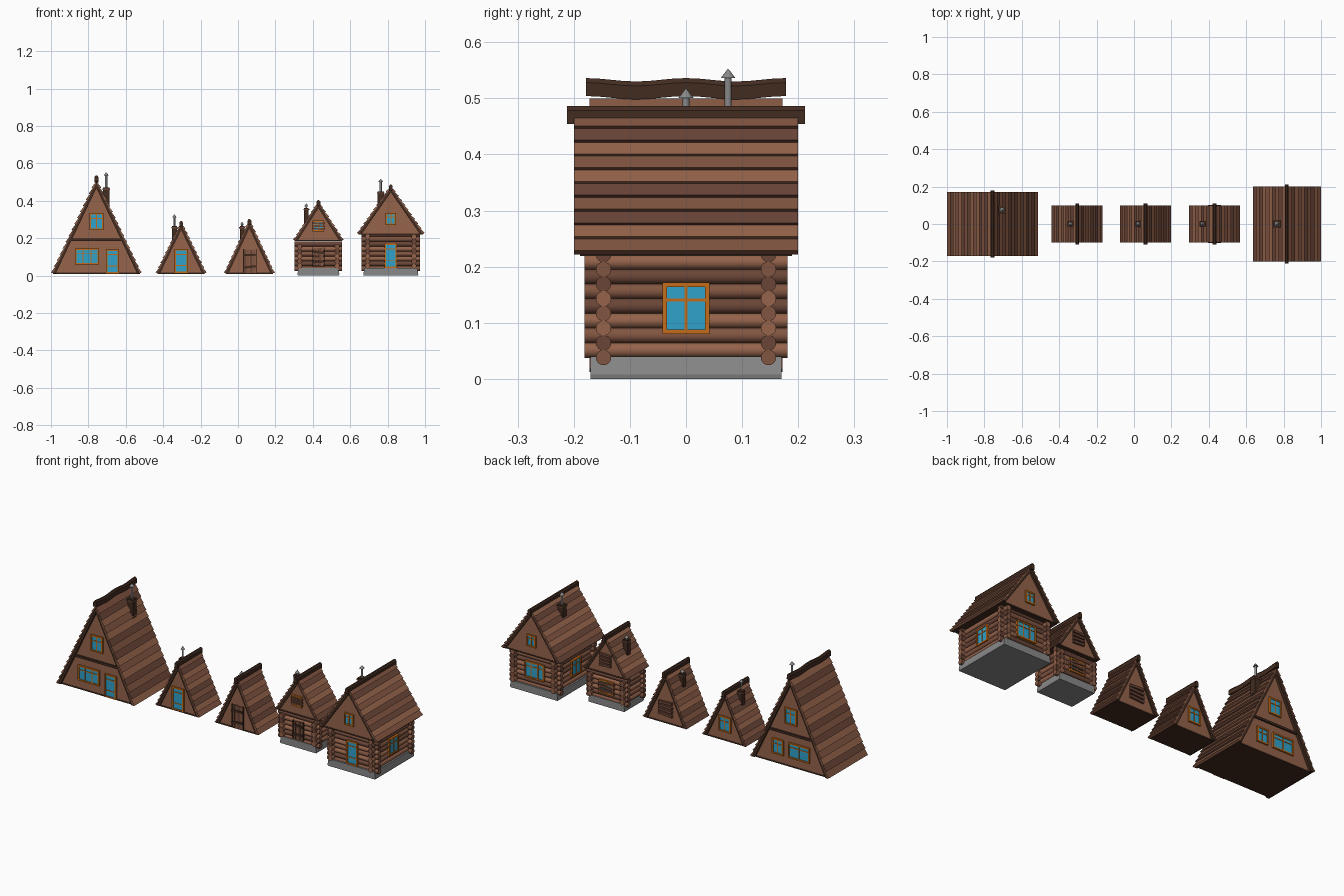
import bpy, bmesh, math, random
from mathutils import Matrix, Vector

if "Cube" in bpy.data.objects:
    bpy.data.objects.remove(bpy.data.objects["Cube"])

random.seed(4)
COLORS = {"light_wood": (.30, .125, .07), "mid_wood": (.22, .09, .052), "dark_wood": (.145, .06, .038),
          "trim": (.055, .025, .015), "frame": (.55, .15, .01), "glass": (.03, .36, .6), "stone": (.25, .25, .25)}
MATS, INDEX = [], {}
for k, c in COLORS.items():
    m = bpy.data.materials.new(k)
    m.diffuse_color = (*c, 1)
    m.use_nodes = True
    m.node_tree.nodes["Principled BSDF"].inputs["Base Color"].default_value = m.diffuse_color
    INDEX[k] = len(MATS)
    MATS.append(m)
WOODS = ["light_wood", "dark_wood", "mid_wood", "dark_wood", "light_wood", "mid_wood"]


class Part:
    """Collects coloured solids into one named object."""
    def __init__(self, name):
        self.name, self.bm = name, bmesh.new()

    def prism(self, pts, y0, y1, mat, M=Matrix()):
        bm = self.bm
        a = [bm.verts.new(M @ Vector((x, y0, z))) for x, z in pts]
        b = [bm.verts.new(M @ Vector((x, y1, z))) for x, z in pts]
        n = len(pts)
        fs = [bm.faces.new(a), bm.faces.new(b[::-1])]
        fs += [bm.faces.new((a[i], b[i], b[(i + 1) % n], a[(i + 1) % n])) for i in range(n)]
        for f in fs:
            f.material_index = INDEX[mat]

    def box(self, x0, x1, y0, y1, z0, z1, mat, M=Matrix()):
        self.prism([(x0, z0), (x1, z0), (x1, z1), (x0, z1)], y0, y1, mat, M)

    def cone(self, M, r1, r2, h, mat, seg=12):
        g = bmesh.ops.create_cone(self.bm, cap_ends=True, segments=seg, radius1=r1, radius2=r2, depth=h, matrix=M)
        for f in {f for v in g["verts"] for f in v.link_faces}:
            f.material_index = INDEX[mat]
            f.smooth = len(f.verts) <= 4
            if not f.smooth:
                for e in f.edges:
                    e.smooth = False

    def done(self):
        bmesh.ops.recalc_face_normals(self.bm, faces=self.bm.faces)
        me = bpy.data.meshes.new(self.name)
        self.bm.to_mesh(me)
        self.bm.free()
        for m in MATS:
            me.materials.append(m)
        bpy.context.collection.objects.link(bpy.data.objects.new(self.name, me))


def roof(name, cx, hw, z0, zt, hy, gy, rows, top, wave=0):
    """Gable prism, lapped planks, rake boards and ridge."""
    t, w = .012, hw - .011
    dz = zt - z0
    L = math.hypot(w, dz)
    def P(s, n, sg):
        return (cx + sg * (s * w + n * dz) / L, zt + (-s * dz + n * w) / L)
    g = Part(name + "_gable")
    g.prism([(cx - w, z0), (cx + w, z0), (cx, zt)], -gy, gy, "light_wood")
    g.box(cx - w, cx + w, -gy - .002, gy + .002, z0 - .003, z0 + .004, "trim")
    g.done()
    p, r = Part(name + "_roof_planks"), Part(name + "_rake_boards")
    step = L / rows
    for sg in (-1, 1):
        for i in range(rows):
            a, b = max(0, i * step - .004), (i + 1) * step
            p.prism([P(a, 0, sg), P(a, .004, sg), P(b, t, sg), P(b, 0, sg)], -hy, hy, WOODS[(i + (sg > 0) * 2) % 6])
        d = .013
        for y in (-1, 1):
            r.prism([P(0, 0, sg), P(L, 0, sg), P(L - d * w / dz, -d, sg), P(d * dz / w, -d, sg)],
                    y * (gy - .002), y * (hy - .003), "trim")
    p.done()
    r.done()
    k, n, ry = Part(name + "_ridge"), 16 if wave else 1, hy + (.006 if wave else .012)
    rings = []
    for i in range(n + 1):
        y = -ry + 2 * ry * i / n
        o = wave * (math.cos(4 * math.pi * i / n) - 1) / 2
        rings.append([k.bm.verts.new((cx + x, y, z + o)) for x, z in
                      ((-.010, top - .032), (.010, top - .032), (.010, top - .008), (.004, top), (-.004, top), (-.010, top - .008))])
    fs = [k.bm.faces.new(rings[0]), k.bm.faces.new(rings[-1])]
    for a, b in zip(rings, rings[1:]):
        fs += [k.bm.faces.new((a[j], a[(j + 1) % 6], b[(j + 1) % 6], b[j])) for j in range(6)]
    for f in fs:
        f.material_index = INDEX["trim"]
    k.done()


def place(cx, dist, turn):
    """Local frame on a wall: x along it, -y outward."""
    return Matrix.Translation((cx, 0, 0)) @ Matrix.Rotation(turn, 4, "Z") @ Matrix.Translation((0, -dist, 0))


def window(name, M, u, w, z0, z1, ups=(.5,), bars=(.66,), slats=0):
    p, f = Part(name), .008
    x0, x1 = u - w / 2, u + w / 2
    p.box(x0 + .003, x1 - .003, -.004, .008, z0 + .003, z1 - .003, "glass", M)
    for a, b in ((x0, x0 + f), (x1 - f, x1)):
        p.box(a, b, -.008, .008, z0, z1, "frame", M)
    for a, b in ((z0, z0 + f), (z1 - f, z1)):
        p.box(x0, x1, -.0078, .008, a, b, "frame", M)
    for s in ups:
        p.box(x0 + w * s - .0025, x0 + w * s + .0025, -.0065, .006, z0, z1, "frame", M)
    for s in bars:
        z = z0 + (z1 - z0) * s
        p.box(x0, x1, -.0062, .006, z - .0025, z + .0025, "frame", M)
    p.done()
    if slats:
        boards(name + "_boards", M, u, w + .006, z0 + .008, z1 - .008, slats)


def boards(name, M, u, w, z0, z1, n):
    """Crooked horizontal boards nailed over an opening."""
    p = Part(name)
    h = (z1 - z0) / n
    for i in range(n):
        R = Matrix.Translation((u, 0, z0 + (i + .5) * h)) @ Matrix.Rotation(random.uniform(-.09, .09), 4, "Y")
        p.box(-w / 2, w / 2, -.011, .004, -h * .33, h * .33, "dark_wood", M @ R)
    p.done()


def plank_door(name, M, w, z0, z1):
    p = Part(name)
    for i in range(4):
        a = -w / 2 + i * w / 4
        p.box(a + .001, a + w / 4 - .001, -.006, .006, z0, z1 - random.uniform(0, .01), ("dark_wood", "mid_wood")[i % 2], M)
    for s in (.25, .75):
        R = Matrix.Translation((0, 0, z0 + s * (z1 - z0))) @ Matrix.Rotation(random.uniform(-.12, .12), 4, "Y")
        p.box(-w / 2 - .004, w / 2, -.011, .004, -.006, .006, "trim", M @ R)
    for x in (-w / 2 - .004, w / 2 + .001):
        p.box(x, x + .004, -.009, .006, z0, z1, "trim", M)
    p.done()


def chimney(name, x, y, w, z0, zb, top, r=.006):
    p, h = Part(name), w / 2
    p.box(x - h, x + h, y - h, y + h, z0, zb, "trim")
    p.box(x - h - .003, x + h + .003, y - h - .003, y + h + .003, zb - .012, zb - .005, "dark_wood")
    p.cone(Matrix.Translation((x, y, (zb + top) / 2 - .006)), r, r, top - zb - .006, "stone")
    p.cone(Matrix.Translation((x, y, top - .008)), r * 2.2, .001, .016, "stone")
    p.done()


def cabin(name, cx, wx, lx, wy, ly, n, fx, fy):
    """Stone base and interlocking log walls."""
    b = Part(name + "_foundation")
    b.prism([(cx - fx, 0), (cx + fx, 0), (cx + fx + .002, .008), (cx + fx - .004, .04), (cx - fx + .004, .04),
             (cx - fx - .002, .008)], -fy, fy, "stone")
    b.done()
    p, r, d = Part(name + "_logs"), .0138, .0262
    p.box(cx - wx, cx + wx, -wy, wy, .03, .037 + d * (n - 1), "dark_wood")
    RX, RY = Matrix.Rotation(math.pi / 2, 4, "Y"), Matrix.Rotation(math.pi / 2, 4, "X")
    for i in range(n):
        z = .038 + d * i
        for sg in (-1, 1):
            p.cone(Matrix.Translation((cx, sg * wy, z)) @ RX, r, r, 2 * lx, WOODS[(i + 2) % 6], 14)
            if i < n - 1:
                p.cone(Matrix.Translation((cx + sg * wx, 0, z + d / 2)) @ RY, r, r, 2 * ly, WOODS[(i + 4) % 6], 14)
    p.done()


PI = math.pi
# Large two-storey A-frame
A = "large_a_frame"
roof(A, -.757, .243, .012, .498, .172, .155, 15, .536, .006)
for side, turn, s in (("front", 0, 1), ("back", PI, -1)):
    M = place(-.757, .156, turn)
    window(f"{A}_{side}_upper_window", M, 0, .075, .245, .335)
    window(f"{A}_{side}_wide_window", M, -.05 * s, .13, .06, .145, (.33, .67) if s > 0 else (.5,), (.7,))
    b = Part(f"{A}_{side}_beam")
    b.box(-.146, .146, -.008, .004, .186, .198, "trim", M)
    b.done()
window(A + "_door", place(-.757, .156, 0), .085, .07, .012, .14, (), (.3, .78))
window(A + "_back_small_window", place(-.757, .156, PI), -.08, .07, .06, .145)
chimney(A + "_chimney", -.705, .075, .034, .36, .47, .552)

# Small A-frame with glazed door
B = "small_a_frame"
roof(B, -.304, .137, .012, .272, .098, .088, 10, .291)
window(B + "_door", place(-.304, .089, 0), 0, .072, .015, .142, (), (.3, .78))
window(B + "_back_window", place(-.304, .089, PI), 0, .075, .06, .145)
chimney(B + "_chimney", -.34, 0, .026, .17, .265, .328, .005)

# Old A-frame with plank door
C = "old_a_frame"
roof(C, .061, .137, .012, .282, .098, .088, 10, .302)
plank_door(C + "_door", place(.063, .089, 0), .062, .015, .142)
boards(C + "_back_boards", place(.061, .089, PI), 0, .085, .05, .135, 4)
chimney(C + "_chimney", .022, 0, .025, .17, .265, .288, .005)

# Small old log cabin
D = "small_cabin"
cabin(D, .43, .1, .127, .068, .092, 6, .11, .085)
roof(D, .43, .137, .187, .383, .098, .09, 8, .403)
plank_door(D + "_door", place(.43, .081, 0), .056, .048, .15)
window(D + "_gable_window", place(.43, .091, 0), 0, .062, .235, .295, slats=3)
boards(D + "_back_gable_boards", place(.43, .091, PI), 0, .07, .225, .3, 4)
window(D + "_back_window", place(.43, .081, PI), 0, .09, .07, .145, slats=3)
chimney(D + "_chimney", .365, 0, .026, .25, .362, .386, .005)

# Large log cabin
E = "large_cabin"
cabin(E, .817, .124, .157, .147, .181, 8, .145, .17)
roof(E, .817, .183, .222, .468, .2, .187, 10, .486)
for side, turn in (("front", 0), ("back", PI)):
    window(f"{E}_{side}_gable_window", place(.817, .188, turn), 0, .056, .27, .336)
for side, turn in (("right", PI / 2), ("left", -PI / 2)):
    window(f"{E}_{side}_window", place(.817, .137, turn), 0, .083, .08, .172)
window(E + "_back_window", place(.817, .16, PI), 0, .12, .08, .172, (.33, .67), (.7,))
window(E + "_door", place(.817, .16, 0), 0, .068, .04, .172, (), (.3, .78))
chimney(E + "_chimney", .763, 0, .034, .35, .45, .517)
